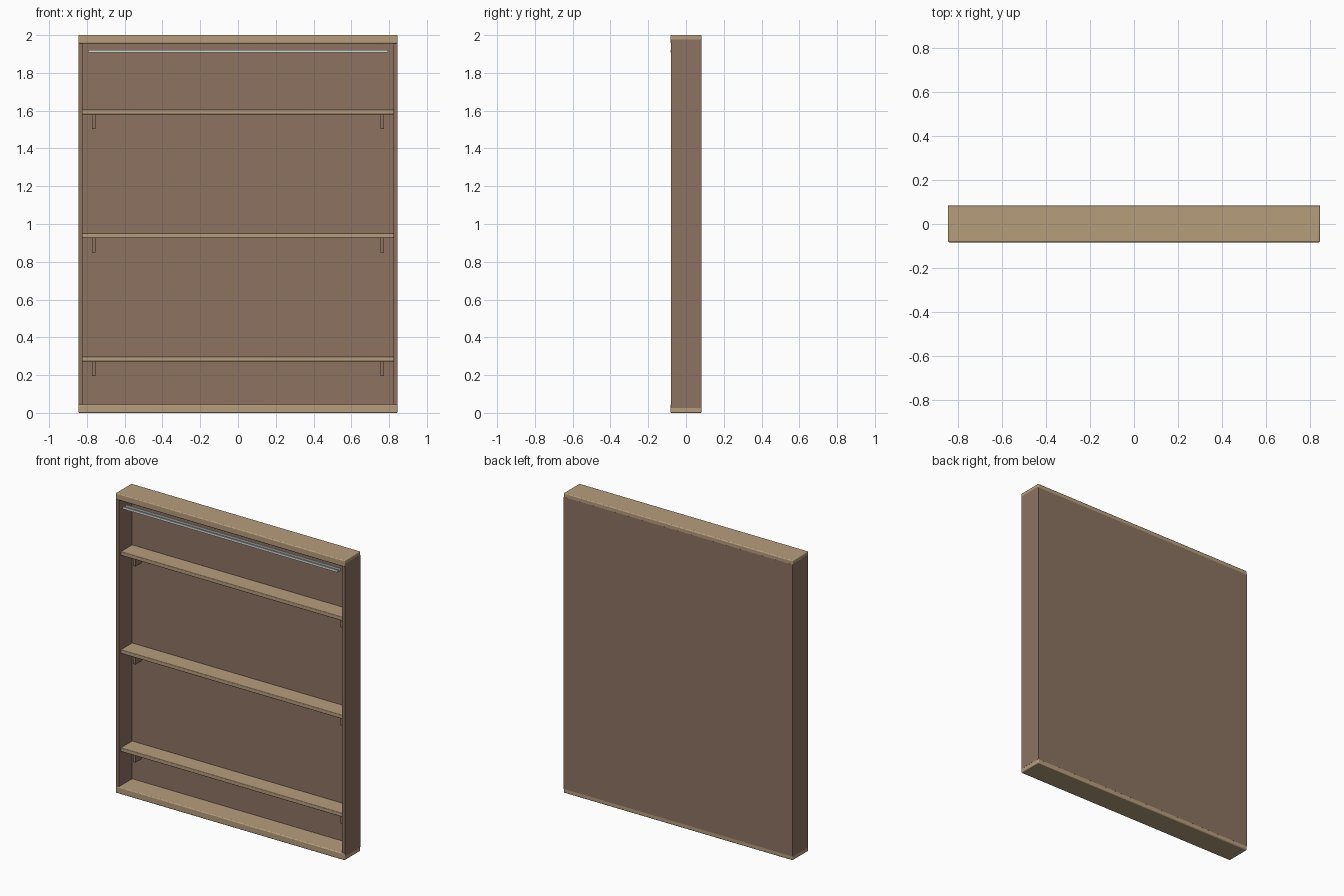
import bpy, bmesh

if "Cube" in bpy.data.objects:
    bpy.data.objects.remove(bpy.data.objects["Cube"])


def material(name, rgb):
    m = bpy.data.materials.new(name)
    m.diffuse_color = (*rgb, 1)
    m.use_nodes = True
    m.node_tree.nodes["Principled BSDF"].inputs["Base Color"].default_value = m.diffuse_color
    return m


TAN = material("light tan wood", (0.47, 0.337, 0.204))
BROWN = material("brown wood", (0.262, 0.171, 0.121))
METAL = material("pale grey metal", (0.68, 0.70, 0.68))


def box(name, x, y, z, mat, bevel=0.0):
    """Box from (min, max) ranges with optional rounded edges."""
    bm = bmesh.new()
    bmesh.ops.create_cube(bm, size=1)
    for v in bm.verts:
        for i, (a, b) in enumerate((x, y, z)):
            v.co[i] = b if v.co[i] > 0 else a
    me = bpy.data.meshes.new(name)
    bm.to_mesh(me)
    bm.free()
    me.materials.append(mat)
    ob = bpy.data.objects.new(name, me)
    bpy.context.collection.objects.link(ob)
    if bevel:
        mod = ob.modifiers.new("rounded edges", 'BEVEL')
        mod.width = bevel
        mod.segments = 3
        bpy.context.view_layer.objects.active = ob
        ob.select_set(True)
        bpy.ops.object.shade_smooth_by_angle()
        ob.select_set(False)
    return ob


# top and bottom boards
box("bottom_board", (-0.845, 0.845), (-0.083, 0.083), (0, 0.045), TAN, 0.006)
box("top_board", (-0.845, 0.845), (-0.083, 0.083), (1.956, 2.0), TAN, 0.006)

# side panels
for s, side in ((-1, "left"), (1, "right")):
    box(side + "_side_panel", sorted((s * 0.823, s * 0.8455)), (-0.079, 0.080),
        (0.027, 1.977), BROWN)

# back panel
box("back_panel", (-0.844, 0.844), (0.06, 0.0832), (0.027, 1.973), BROWN)

# shelves with a pair of brackets each
for i, z in enumerate((0.298, 0.952, 1.606), 1):
    box(f"shelf_{i}", (-0.824, 0.824), (-0.06, 0.061), (z - 0.026, z), TAN, 0.004)
    for s, side in ((-1, "left"), (1, "right")):
        box(f"shelf_{i}_{side}_bracket", (s * 0.764 - 0.01, s * 0.764 + 0.01),
            (-0.003, 0.061), (z - 0.104, z - 0.025), BROWN, 0.003)

# light rail under the top board: an upward-open channel
box("rail_base", (-0.793, 0.793), (-0.083, -0.045), (1.907, 1.912), METAL)
box("rail_front_lip", (-0.793, 0.793), (-0.083, -0.074), (1.907, 1.922), METAL)
box("rail_back_lip", (-0.793, 0.793), (-0.054, -0.045), (1.907, 1.922), METAL)
